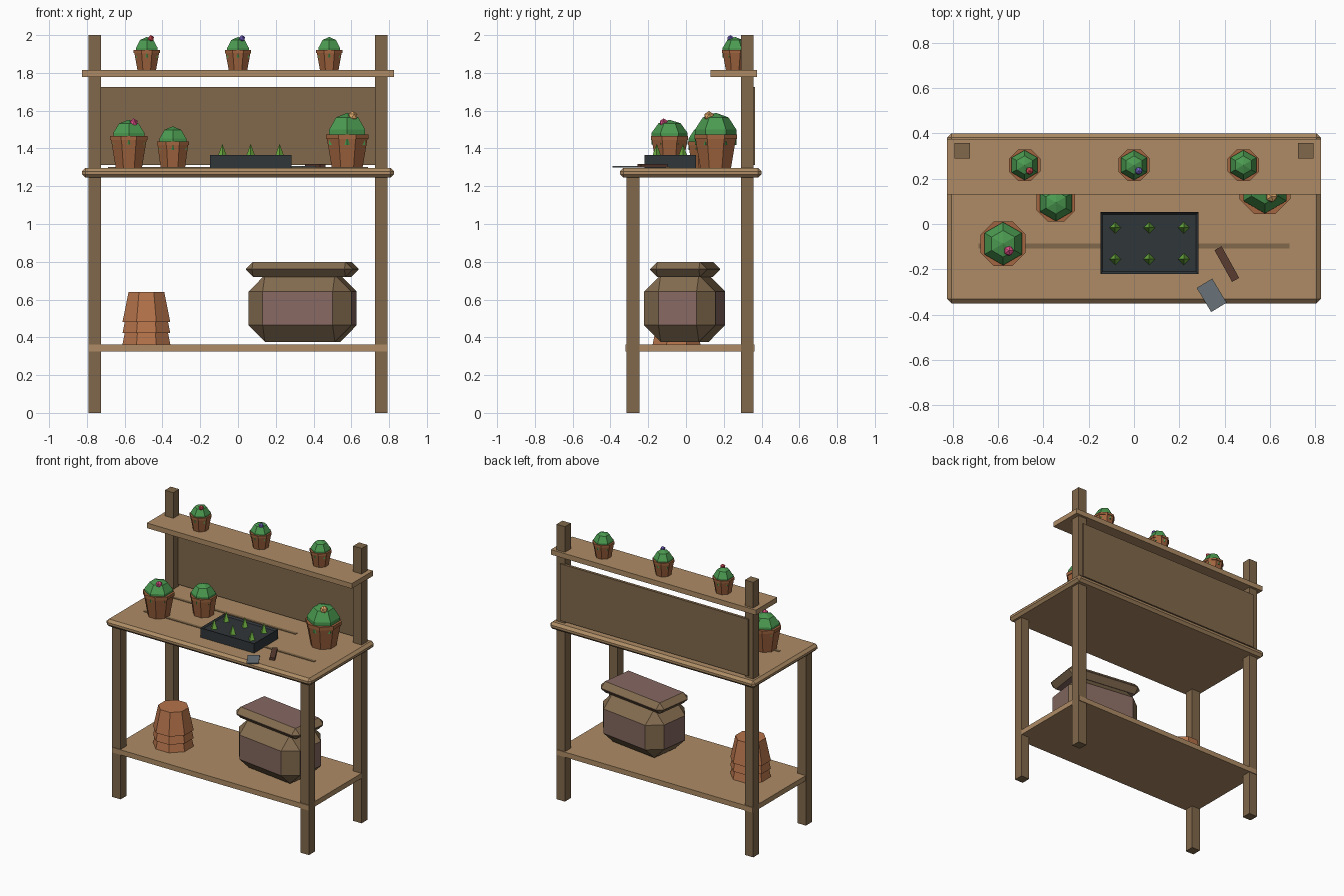
import bpy, bmesh, math
from mathutils import Matrix, Vector

if "Cube" in bpy.data.objects:
    bpy.data.objects.remove(bpy.data.objects["Cube"])


def mat(name, r, g, b):
    m = bpy.data.materials.new(name)
    m.diffuse_color = (r, g, b, 1)
    m.use_nodes = True
    m.node_tree.nodes["Principled BSDF"].inputs["Base Color"].default_value = m.diffuse_color
    return m


WOOD = mat("light_wood", 0.42, 0.26, 0.13)
POST = mat("dark_wood", 0.22, 0.14, 0.07)
CLAY = mat("terracotta", 0.36, 0.13, 0.05)
CLAY2 = mat("pale_terracotta", 0.46, 0.17, 0.07)
GREEN = mat("cactus_green", 0.07, 0.32, 0.08)
SPROUT = mat("sprout_green", 0.15, 0.42, 0.05)
TRAY = mat("tray_grey", 0.03, 0.037, 0.042)
STEEL = mat("steel", 0.14, 0.17, 0.19)
HANDLE = mat("handle_wood", 0.10, 0.045, 0.03)
BURLAP = mat("burlap", 0.23, 0.15, 0.08)
MAUVE = mat("sack_panel", 0.24, 0.14, 0.12)
PINK = mat("pink_petal", 0.75, 0.08, 0.25)
RED = mat("red_petal", 0.75, 0.08, 0.10)
PURPLE = mat("purple_petal", 0.20, 0.14, 0.65)
PEACH = mat("peach_petal", 0.80, 0.42, 0.15)


def finish(name, bm, *mats):
    bmesh.ops.recalc_face_normals(bm, faces=bm.faces)
    me = bpy.data.meshes.new(name)
    bm.to_mesh(me)
    bm.free()
    for m in mats:
        me.materials.append(m)
    ob = bpy.data.objects.new(name, me)
    bpy.context.collection.objects.link(ob)
    return ob


def box(name, lo, hi, m, bevel=0, rot=0, flat_mat=None):
    """Box between two corners, optionally chamfered and turned about its own centre."""
    lo, hi = Vector(lo), Vector(hi)
    bm = bmesh.new()
    bmesh.ops.create_cube(bm, size=1, matrix=Matrix.Diagonal((*(hi - lo), 1)))
    if bevel:
        bmesh.ops.bevel(bm, geom=bm.edges[:], offset=bevel, segments=1, affect='EDGES')
    mats = [m]
    if flat_mat:
        mats.append(flat_mat)
        bm.normal_update()
        for f in bm.faces:
            f.material_index = int(max(abs(c) for c in f.normal) > 0.99)
    ob = finish(name, bm, *mats)
    ob.location = (lo + hi) / 2
    ob.rotation_euler.z = rot
    return ob


def lathe(name, profile, sides, loc, m, turn=0):
    """Closed solid of revolution from (radius, z) points; radius 0 makes a pole."""
    bm = bmesh.new()
    rings = []
    for r, z in profile:
        n = sides if r else 1
        rings.append([bm.verts.new((r * math.cos(turn + i * math.tau / sides),
                                    r * math.sin(turn + i * math.tau / sides), z))
                      for i in range(n)])
    for a, b in zip(rings, rings[1:]):
        for i in range(sides):
            j = (i + 1) % sides
            vs = [a[i % len(a)], a[j % len(a)], b[j % len(b)], b[i % len(b)]]
            bm.faces.new(list(dict.fromkeys(vs)))
    for ring in (rings[0], rings[-1]):
        if len(ring) > 1:
            bm.faces.new(ring)
    ob = finish(name, bm, m)
    ob.location = loc
    return ob


def cactus_pot(name, x, y, z, r0, r1, rim, h, top, cr):
    """Eight-sided pot with a rim, holding a six-sided cactus dome."""
    lathe(name + "_pot", [(r0, 0), (r1 * 0.95, h - 0.022 * rim), (r1, h - 0.022 * rim),
                          (r1, h), (r1 * 0.8, h)], 8, (x, y, z), CLAY, math.pi / 8)
    ball = [(0, top)]
    hh = top - h + 0.015
    for lat in (54, 18, -18):
        a = math.radians(lat)
        ball.append((cr * math.cos(a) / 0.95, h - 0.015 + hh * math.sin(a)))
    lathe(name + "_cactus", ball, 6, (x, y, z), GREEN, math.pi / 2)


def flower(name, loc, r, m):
    bm = bmesh.new()
    bmesh.ops.create_icosphere(bm, subdivisions=1, radius=r)
    finish(name, bm, m).location = loc


# posts and legs
for s, side in ((-1, "left"), (1, "right")):
    x = 0.758 * s
    box(side + "_back_post", (x - 0.034, 0.29, 0), (x + 0.034, 0.358, 2), POST)
    box(side + "_front_leg", (x - 0.034, -0.315, 0), (x + 0.034, -0.247, 1.25), POST)

# boards
box("table_top", (-0.825, -0.35, 1.245), (0.825, 0.4, 1.297), WOOD, 0.018)
box("lower_shelf", (-0.79, -0.32, 0.326), (0.79, 0.363, 0.363), WOOD)
box("top_shelf", (-0.825, 0.13, 1.777), (0.825, 0.375, 1.814), WOOD)
box("back_panel", (-0.757, 0.345, 1.312), (0.757, 0.366, 1.725), POST)
box("front_plank_gap", (-0.687, -0.108, 1.292), (0.687, -0.086, 1.301), POST)
box("rear_plank_gap", (-0.687, 0.175, 1.292), (0.34, 0.197, 1.301), POST)

# potted cacti on the table and the top shelf
cactus_pot("left_table", -0.578, -0.087, 1.297, 0.075, 0.107, 1.0, 0.17, 0.255, 0.095)
cactus_pot("middle_table", -0.345, 0.095, 1.297, 0.070, 0.092, 0.9, 0.14, 0.22, 0.082)
cactus_pot("right_table", 0.578, 0.157, 1.297, 0.088, 0.122, 1.1, 0.177, 0.292, 0.110)
for i, x in enumerate((-0.483, 0, 0.483)):
    cactus_pot(f"shelf_{i + 1}", x, 0.26, 1.814, 0.053, 0.075, 0.7, 0.108, 0.176, 0.066)

# blossoms
flower("pink_blossom", (-0.553, -0.118, 1.535), 0.024, PINK)
flower("peach_blossom", (0.607, 0.122, 1.57), 0.028, PEACH)
flower("red_blossom", (-0.461, 0.235, 1.982), 0.018, RED)
flower("purple_blossom", (0.021, 0.235, 1.982), 0.018, PURPLE)

# seed tray with a shallow recess
tray = box("seed_tray", (-0.148, -0.22, 1.297), (0.284, 0.052, 1.366), TRAY)
bm = bmesh.new()
bm.from_mesh(tray.data)
bm.normal_update()
top = [f for f in bm.faces if f.normal.z > 0.9]
bmesh.ops.inset_region(bm, faces=top, thickness=0.013)
bmesh.ops.translate(bm, vec=(0, 0, -0.012), verts=top[0].verts)
bm.to_mesh(tray.data)
bm.free()

# sprouts
for x in (-0.083, 0.067, 0.22):
    for y in (-0.155, -0.016):
        lathe("sprout", [(0.027, 0), (0, 0.075)], 4, (x, y, 1.35), SPROUT)

# trowel
box("trowel_blade", (0.281, -0.355, 1.3), (0.405, -0.275, 1.307), STEEL, 0, math.radians(-59))
box("trowel_handle", (0.33, -0.195, 1.3), (0.49, -0.159, 1.318), HANDLE, 0, math.radians(-61))

# stack of upturned pots
for i in range(3):
    lathe(f"stacked_pot_{i + 1}", [(0.137, 0), (0.102, 0.16)], 8,
          (-0.485, -0.05, 0.363 + 0.059 * i), CLAY2, math.pi / 8)

# soil sack with folded top
turn = math.radians(-8)
box("soil_sack", (0.067, -0.197, 0.376), (0.617, 0.183, 0.73), BURLAP, 0.088, turn, MAUVE)
box("sack_fold", (0.055, -0.157, 0.72), (0.625, 0.147, 0.8), BURLAP, 0.038, turn, MAUVE)
